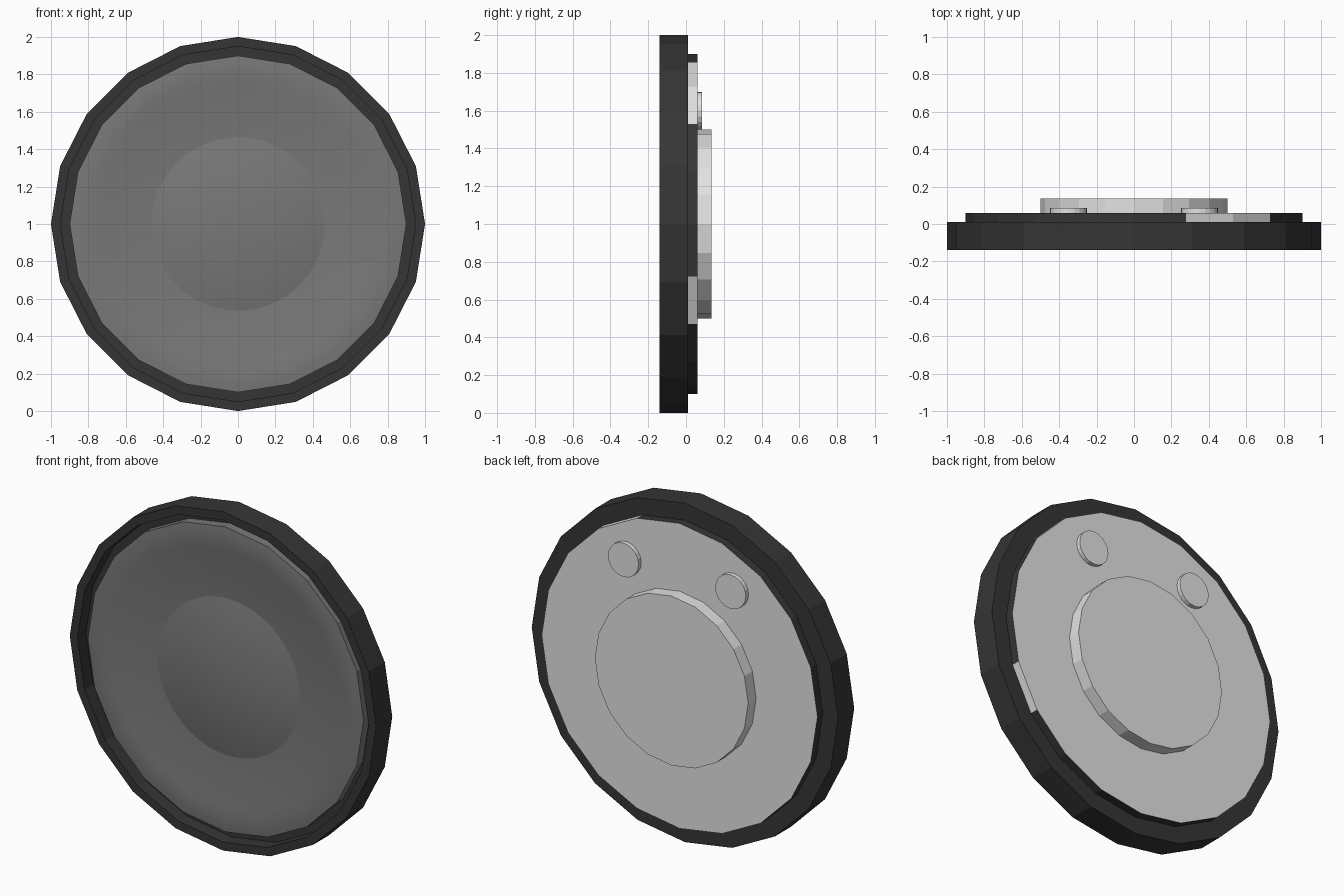
import bpy, bmesh, math
from mathutils import Vector

cube = bpy.data.objects.get("Cube")
if cube:
    bpy.data.objects.remove(cube, do_unlink=True)


def material(name, value):
    m = bpy.data.materials.new(name)
    m.use_nodes = True
    m.diffuse_color = (value, value, value, 1)
    bsdf = next(n for n in m.node_tree.nodes if n.type == 'BSDF_PRINCIPLED')
    bsdf.inputs["Base Color"].default_value = (value, value, value, 1)
    return m


dark = material("dark rubber", 0.036)
grey = material("mid grey", 0.19)
light = material("light metal", 0.76)


def lathe(name, profile, mats, segs=20, closed=False, centre=(0, 0, 1), rule=None):
    """Turn a (radius, y) profile around the front-to-back axis."""
    bm = bmesh.new()
    rings = []
    for r, y in profile:
        if r == 0:
            rings.append([bm.verts.new((0, y, 0))] * segs)
        else:
            rings.append([bm.verts.new((r * math.cos(a), y, r * math.sin(a)))
                          for a in (2 * math.pi * i / segs for i in range(segs))])
    pairs = list(zip(rings, rings[1:]))
    if closed:
        pairs.append((rings[-1], rings[0]))
    for a, b in pairs:
        for i in range(segs):
            j = (i + 1) % segs
            corners = []
            for v in (a[i], a[j], b[j], b[i]):
                if v not in corners:
                    corners.append(v)
            bm.faces.new(corners)
    bmesh.ops.recalc_face_normals(bm, faces=bm.faces)
    if rule:
        for f in bm.faces:
            f.material_index = rule(f)
    mesh = bpy.data.meshes.new(name)
    bm.to_mesh(mesh)
    bm.free()
    for m in mats:
        mesh.materials.append(m)
    ob = bpy.data.objects.new(name, mesh)
    ob.location = Vector(centre)
    bpy.context.collection.objects.link(ob)
    bpy.ops.object.select_all(action='DESELECT')
    ob.select_set(True)
    bpy.context.view_layer.objects.active = ob
    bpy.ops.object.shade_smooth_by_angle(angle=math.radians(16))
    return ob


def disc(name, r, y0, y1, mats, **kw):
    return lathe(name, [(0, y0), (r, y0), (r, y1), (0, y1)], mats, **kw)


# Outer rim with a narrow channel around the cone
lathe("outer_rim", [(1, 0.01), (1, -0.14), (0.95, -0.14), (0.95, -0.06),
                    (0.88, -0.06), (0.88, 0.01)], [dark], closed=True)

# Cone with its rolled surround, closed at the back
lathe("cone", [(0, -0.05), (0.9, -0.05), (0.9, -0.115), (0.86, -0.119),
               (0.81, -0.119), (0.76, -0.113), (0.7, -0.106), (0.58, -0.094),
               (0.45, -0.083), (0, -0.075)], [grey])

# Domed dust cap: a shallow spherical cap
R, H = 0.475, 0.05
ball = (R * R + H * H) / (2 * H)
cap = [(R * k / 8, -0.082 - H + ball - math.sqrt(ball ** 2 - (R * k / 8) ** 2))
       for k in range(9)]
lathe("dust_cap", cap + [(0, -0.07)], [grey], segs=64)


# Back plate: light back, dark edge with a few bare metal facets
def plate_rule(f):
    if abs(f.normal.y) > 0.5:
        return 1
    c = f.calc_center_median()
    angle = math.degrees(math.atan2(c.z, c.x))
    return 1 if 36 < angle < 72 or -36 < angle < -18 else 0


disc("back_plate", 0.9, -0.02, 0.06, [dark, light], rule=plate_rule)

# Magnet and the two round terminals
disc("magnet", 0.5, 0.05, 0.135, [light])
for side, x in (("left", 0.35), ("right", -0.35)):
    disc(side + "_terminal", 0.1, 0.05, 0.085, [light], centre=(x, 0, 1.6))
